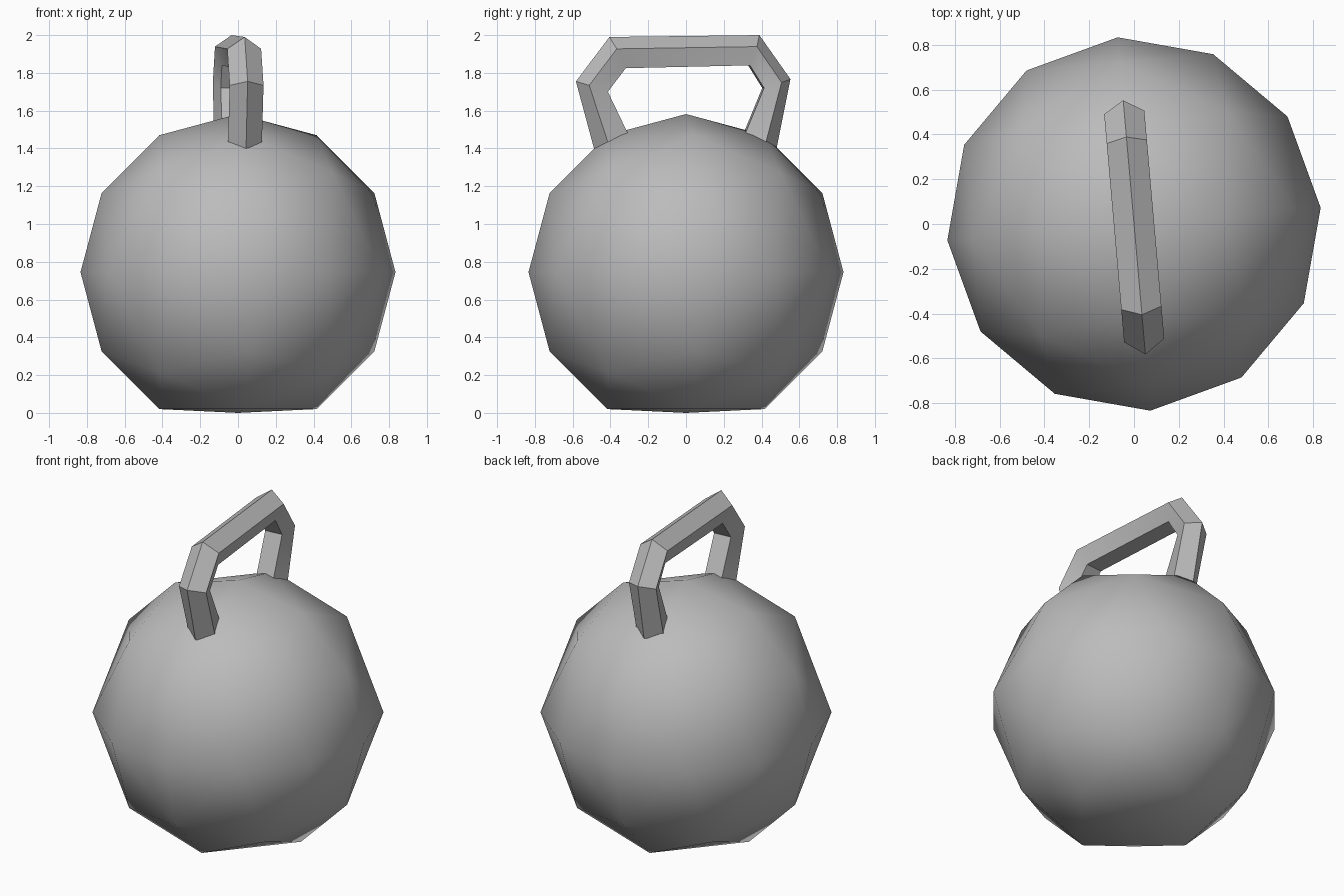
import bpy, bmesh
from math import radians, pi, sin, cos
from mathutils import Vector, Matrix

if "Cube" in bpy.data.objects:
    bpy.data.objects.remove(bpy.data.objects["Cube"], do_unlink=True)

RADIUS, CENTRE_Z = 0.837, 0.745
ROWS = 3
TURN = Matrix.Rotation(radians(5), 4, 'Z')

iron = bpy.data.materials.new("iron_grey")
iron.use_nodes = True
GREY = (0.5, 0.5, 0.5, 1)
iron.diffuse_color = GREY
iron.node_tree.nodes["Principled BSDF"].inputs["Base Color"].default_value = GREY


def finish(bm, name, angle):
    """Turn a bmesh into a coloured, shaded object."""
    bmesh.ops.transform(bm, matrix=TURN, verts=bm.verts)
    bmesh.ops.recalc_face_normals(bm, faces=bm.faces)
    mesh = bpy.data.meshes.new(name)
    bm.to_mesh(mesh)
    bm.free()
    mesh.materials.append(iron)
    obj = bpy.data.objects.new(name, mesh)
    bpy.context.collection.objects.link(obj)
    bpy.ops.object.select_all(action='DESELECT')
    obj.select_set(True)
    bpy.context.view_layer.objects.active = obj
    bpy.ops.object.shade_smooth_by_angle(angle=radians(angle))


# Ball: an eight-sided solid, each side split into rows of triangles
bm = bmesh.new()
for pole in (1, -1):
    for quarter in range(4):
        a, b = quarter * pi / 2, (quarter + 1) * pi / 2
        rows = []
        for i in range(ROWS + 1):
            t = i / ROWS * pi / 2
            p = Vector((sin(t) * cos(a), sin(t) * sin(a), pole * cos(t)))
            q = Vector((sin(t) * cos(b), sin(t) * sin(b), pole * cos(t)))
            row = []
            for j in range(i + 1):
                v = p.slerp(q, j / i) if i else p
                v = v * RADIUS + Vector((0, 0, CENTRE_Z))
                v.z = max(v.z, 0)          # flattened underside
                row.append(bm.verts.new(v))
            rows.append(row)
        for upper, lower in zip(rows, rows[1:]):
            for j in range(len(upper)):
                bm.faces.new((upper[j], lower[j], lower[j + 1]))
                if j:
                    bm.faces.new((upper[j - 1], lower[j], upper[j]))
bmesh.ops.remove_doubles(bm, verts=bm.verts, dist=0.001)
finish(bm, "ball", 30)

# Handle: five-sided bar bent over the top; outer ridge and inner side (y, z)
BENDS = [((-0.47, 1.33), (-0.29, 1.43)),
         ((-0.585, 1.755), (-0.42, 1.70)),
         ((-0.407, 1.99), (-0.325, 1.825)),
         ((0.39, 2.0), (0.335, 1.84)),
         ((0.555, 1.767), (0.41, 1.72)),
         ((0.467, 1.33), (0.29, 1.43))]
SECTION = [(0, 0), (0.09, 0.38), (0.056, 1), (-0.056, 1), (-0.09, 0.38)]
bm = bmesh.new()
rings = []
for outer, inner in BENDS:
    o, n = Vector((0, *outer)), Vector((0, *inner))
    rings.append([bm.verts.new(o.lerp(n, depth) + Vector((x, 0, 0)))
                  for x, depth in SECTION])
for r, s in zip(rings, rings[1:]):
    for k in range(len(SECTION)):
        m = (k + 1) % len(SECTION)
        bm.faces.new((r[k], r[m], s[m], s[k]))
bm.faces.new(rings[0])
bm.faces.new(rings[-1])
finish(bm, "handle", 30)
